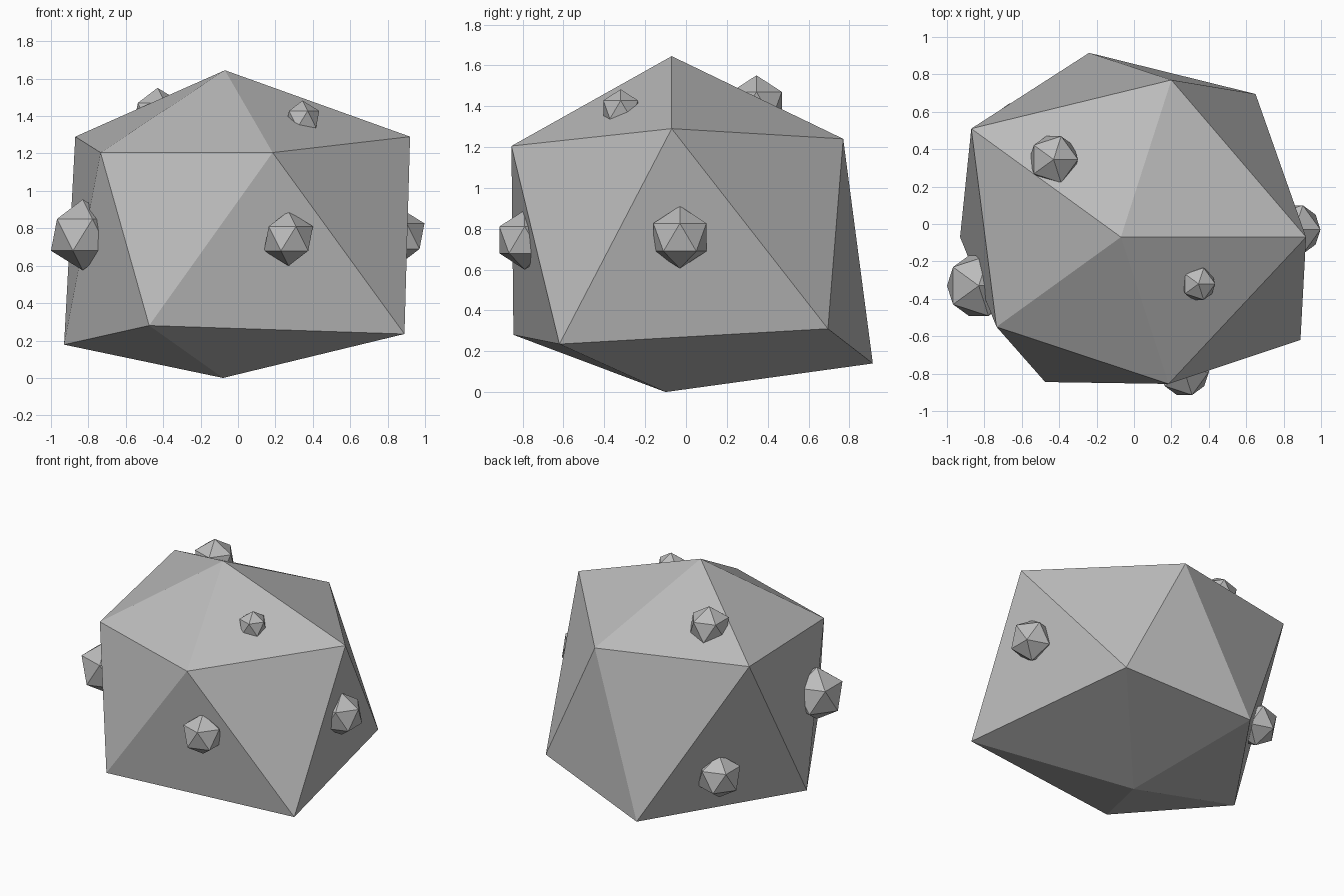
import bpy
import bmesh

cube = bpy.data.objects.get("Cube")
if cube:
    bpy.data.objects.remove(cube, do_unlink=True)

# Single stone colour
stone = bpy.data.materials.new("stone_grey")
stone.use_nodes = True
grey = (0.5, 0.5, 0.5, 1.0)
stone.diffuse_color = grey
stone.node_tree.nodes["Principled BSDF"].inputs["Base Color"].default_value = grey


def add_object(name, bm, location=(0, 0, 0)):
    """Turn a bmesh into a flat-shaded stone object."""
    bmesh.ops.recalc_face_normals(bm, faces=bm.faces)
    mesh = bpy.data.meshes.new(name)
    bm.to_mesh(mesh)
    bm.free()
    mesh.materials.append(stone)
    obj = bpy.data.objects.new(name, mesh)
    obj.location = location
    bpy.context.collection.objects.link(obj)
    return obj


# Rock body: an uneven icosahedron made of two staggered rings and two poles
top_pole = (-0.07, -0.07, 1.645)
upper_ring = [(0.92, -0.07, 1.29), (0.20, 0.77, 1.24), (-0.87, 0.51, 1.29),
              (-0.735, -0.55, 1.205), (0.185, -0.855, 1.205)]
lower_ring = [(0.65, 0.695, 0.31), (-0.24, 0.915, 0.14), (-0.93, -0.07, 0.178),
              (-0.475, -0.845, 0.28), (0.89, -0.62, 0.235)]
bottom_pole = (-0.08, -0.10, 0.0)

bm = bmesh.new()
top = bm.verts.new(top_pole)
bottom = bm.verts.new(bottom_pole)
upper = [bm.verts.new(p) for p in upper_ring]
lower = [bm.verts.new(p) for p in lower_ring]
for i in range(len(upper)):
    j = (i + 1) % len(upper)
    bm.faces.new((top, upper[i], upper[j]))
    bm.faces.new((upper[i], lower[i], upper[j]))
    bm.faces.new((lower[i], lower[j], upper[j]))
    bm.faces.new((bottom, lower[j], lower[i]))
add_object("rock_body", bm)

# Small knobs half sunk into the surface: name, centre, radius
knobs = [
    ("top_back_knob", (-0.43, 0.345, 1.405), 0.146),
    ("top_front_knob", (0.345, -0.32, 1.383), 0.10),
    ("front_knob", (0.27, -0.79, 0.745), 0.146),
    ("left_knob", (0.86, -0.03, 0.758), 0.153),
    ("right_knob", (-0.83, -0.33, 0.765), 0.19),
    ("back_knob", (-0.625, 0.51, 0.425), 0.157),
]
for name, centre, radius in knobs:
    bm = bmesh.new()
    bmesh.ops.create_icosphere(bm, subdivisions=1, radius=radius)
    add_object(name, bm, centre)
